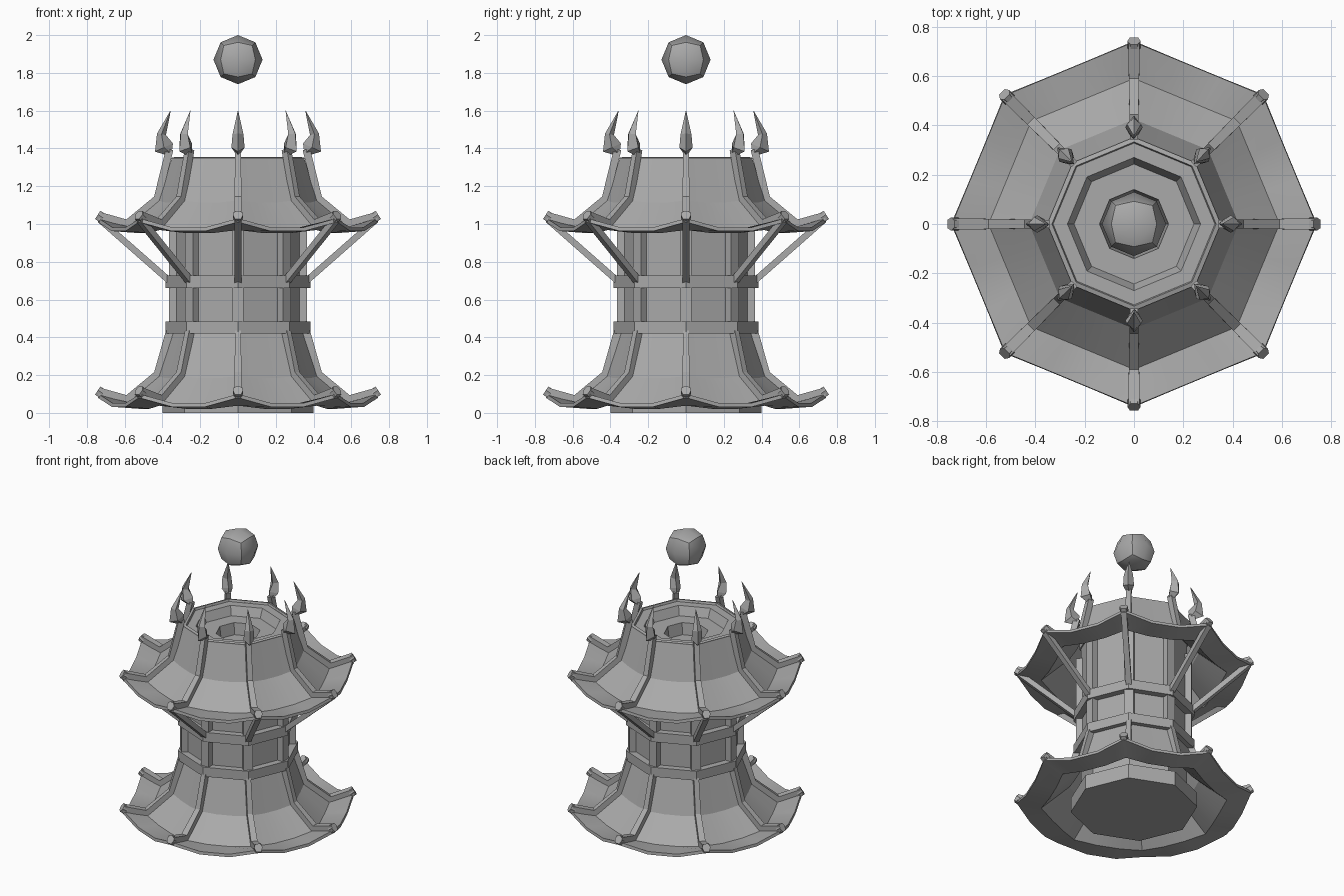
import bpy, bmesh, math
from mathutils import Vector

if "Cube" in bpy.data.objects:
    bpy.data.objects.remove(bpy.data.objects["Cube"])

ANGLES = [i * math.pi / 4 for i in range(8)]
LIFT = 0.93  # upper roof repeats the lower one at this height

# Dark grey for every part
GREY = bpy.data.materials.new("dark_grey")
GREY.diffuse_color = (.4, .4, .4, 1)
GREY.use_nodes = True
GREY.node_tree.nodes["Principled BSDF"].inputs["Base Color"].default_value = GREY.diffuse_color


def finish(name, bm, recalc=True):
    bmesh.ops.remove_doubles(bm, verts=bm.verts, dist=1e-5)
    if recalc:
        bmesh.ops.recalc_face_normals(bm, faces=bm.faces)
    me = bpy.data.meshes.new(name)
    bm.to_mesh(me)
    bm.free()
    me.materials.append(GREY)
    ob = bpy.data.objects.new(name, me)
    bpy.context.collection.objects.link(ob)
    return ob


def select_only(ob):
    bpy.ops.object.select_all(action='DESELECT')
    ob.select_set(True)
    bpy.context.view_layer.objects.active = ob


def smooth(ob, degrees):
    select_only(ob)
    bpy.ops.object.shade_smooth_by_angle(angle=math.radians(degrees))


def lathe(name, profile):
    """Revolve an (r, z) profile into eight flat sides."""
    bm = bmesh.new()
    rings = [[bm.verts.new((r * math.cos(a), r * math.sin(a), z)) for a in ANGLES]
             for r, z in profile]
    for a, b in zip(rings, rings[1:]):
        for j in range(8):
            k = (j + 1) % 8
            bm.faces.new((a[j], b[j], b[k], a[k]))
    return finish(name, bm)


def sweep_ring(name, path, section):
    """Sweep a section along (r, z, half width, half height), once per corner."""
    bm = bmesh.new()
    pts = [Vector(p[:2]) for p in path]
    for ang in ANGLES:
        c, s = math.cos(ang), math.sin(ang)
        rings = []
        for i, (r, z, hw, hh) in enumerate(path):
            t = (pts[min(i + 1, len(pts) - 1)] - pts[max(i - 1, 0)]).normalized()
            ring = []
            for u, v in section:
                rr, zz, w = r - t.y * hh * v, z + t.x * hh * v, hw * u
                ring.append(bm.verts.new((rr * c - w * s, rr * s + w * c, zz)))
            rings.append(ring)
        n = len(section)
        for a, b in zip(rings, rings[1:]):
            for j in range(n):
                k = (j + 1) % n
                bm.faces.new((a[j], a[k], b[k], b[j]))
        bm.faces.new(rings[0])
        bm.faces.new(rings[-1])
    return finish(name, bm)


def roof(name, dz):
    """Flared eight-sided shell; each side sags between its corners."""
    profile = [(.35, .42, 0), (.425, .195, .012), (.59, .058, .018), (.738, .1, .05)]
    seg = 3
    bm = bmesh.new()
    rings = []
    for r, z, sag in profile:
        corners = [Vector((r * math.cos(a), r * math.sin(a), z + dz)) for a in ANGLES]
        ring = []
        for j in range(8):
            for q in range(seg):
                f = q / seg
                p = corners[j].lerp(corners[(j + 1) % 8], f)
                p.z -= sag * 4.3 * f * (1 - f)
                ring.append(bm.verts.new(p))
        rings.append(ring)
    n = len(rings[0])
    for a, b in zip(rings, rings[1:]):
        for j in range(n):
            k = (j + 1) % n
            bm.faces.new((a[j], b[j], b[k], a[k]))
    ob = finish(name, bm, recalc=False)
    mod = ob.modifiers.new("thickness", 'SOLIDIFY')
    mod.thickness = .02
    mod.offset = -1
    select_only(ob)
    bpy.ops.object.modifier_apply(modifier=mod.name)
    smooth(ob, 22)


SQUARE = [(-1, -1), (1, -1), (1, 1), (-1, 1)]
DIAMOND = [(-1, 0), (0, -1), (1, 0), (0, 1)]
HEX = [(-1, .1), (-.6, -1), (.6, -1), (1, .1), (.5, 1), (-.5, 1)]

# Base, core and corner posts
lathe("base", [(0, 0), (.4, 0), (.4, .1), (0, .1)])
lathe("core", [(0, .05), (.337, .05), (.337, 1.19), (0, 1.19)])
sweep_ring("posts", [(.343, .45, .03, .023), (.343, 1.1, .03, .023)], SQUARE)

# Bands round the body
for name, z0, z1 in (("lower_band", .42, .485), ("upper_band", .662, .728)):
    lathe(name, [(.32, z0), (.384, z0), (.384, z1), (.32, z1), (.32, z0)])

# Two roofs with corner ribs and end knobs
for name, dz, top in (("lower", 0, .43), ("upper", LIFT, .465)):
    roof(name + "_roof", dz)
    sweep_ring(name + "_ribs",
               [(.362, top + dz, .016, .02), (.427, .205 + dz, .018, .02),
                (.585, .075 + dz, .021, .02), (.735, .113 + dz, .023, .021)], SQUARE)
    sweep_ring(name + "_rib_knobs",
               [(.715, .1 + dz, .027, .026), (.743, .118 + dz, .027, .026)], HEX)

# Slanted struts under the upper roof
sweep_ring("struts", [(.364, .7, .018, .017), (.728, 1.02, .018, .017)], SQUARE)

# Stepped well on top
lathe("top_well", [(0, 1.18), (.345, 1.18), (.352, 1.35), (.333, 1.355), (.328, 1.34),
                   (.27, 1.34), (.243, 1.28), (.14, 1.28), (.13, 1.2), (0, 1.2)])

# Pointed finials on the upper ribs, hooking inward
sweep_ring("finials", [(.362, 1.38, .018, .022), (.392, 1.405, .035, .052),
                       (.405, 1.475, .029, .024), (.357, 1.6, .001, .001)], DIAMOND)

# Floating orb: a once-divided cube pushed out to a sphere
bm = bmesh.new()
bmesh.ops.create_cube(bm, size=2)
bmesh.ops.subdivide_edges(bm, edges=bm.edges[:], cuts=1, use_grid_fill=True)
for v in bm.verts:
    v.co = v.co.normalized() * .13 + Vector((0, 0, 1.87))
smooth(finish("orb", bm), 43)
